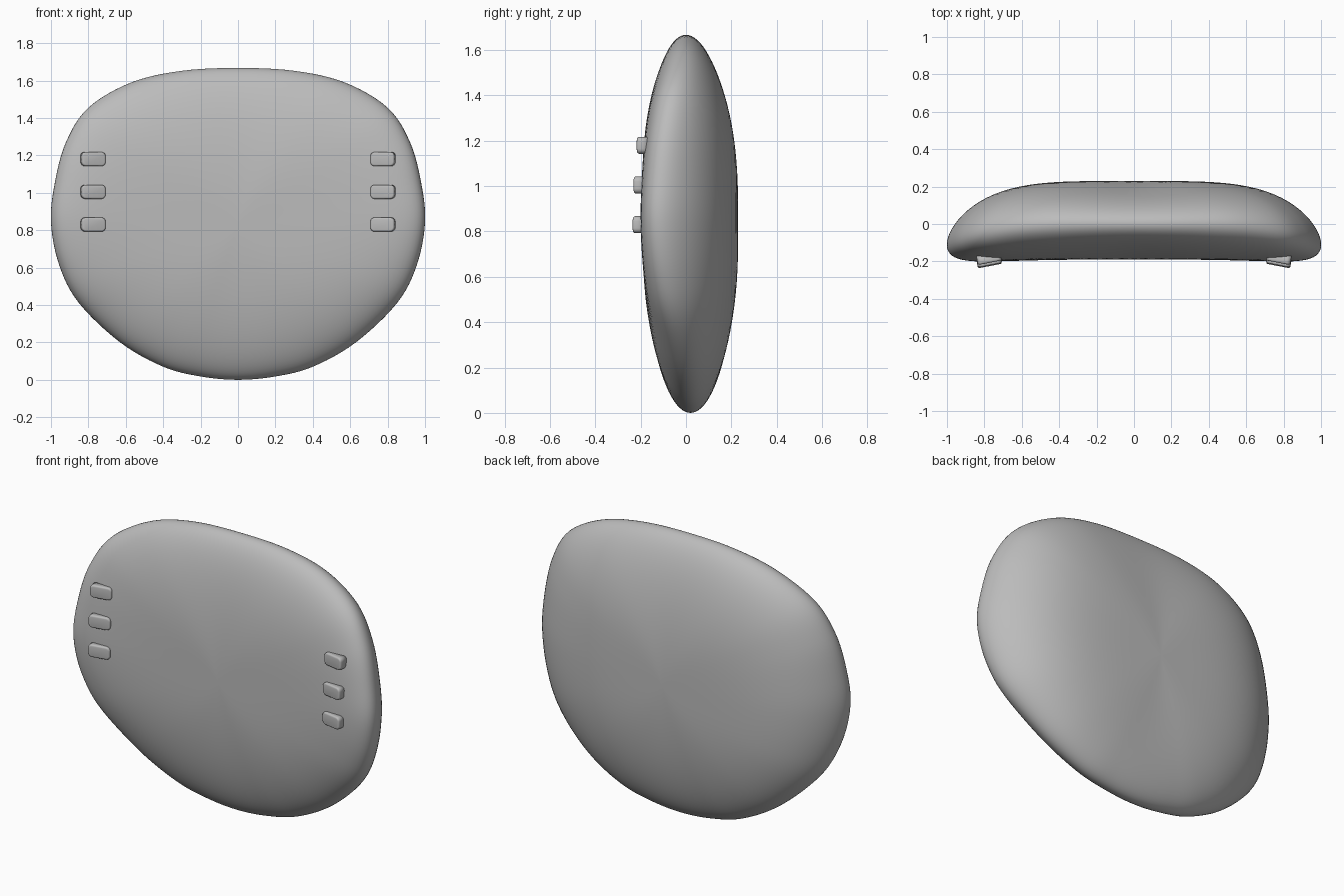
import bpy, bmesh, math
from mathutils import Vector, Matrix
from mathutils.bvhtree import BVHTree

if "Cube" in bpy.data.objects:
    bpy.data.objects.remove(bpy.data.objects["Cube"])

grey = bpy.data.materials.new("mid grey")
grey.diffuse_color = (0.5, 0.5, 0.5, 1)
grey.use_nodes = True
grey.node_tree.nodes["Principled BSDF"].inputs["Base Color"].default_value = grey.diffuse_color

CZ = 0.84
half = [(0, 1.667), (.3, 1.652), (.57, 1.59), (.8, 1.455), (.92, 1.27), (.98, 1.05),
        (1, .84), (.955, .61), (.85, .41), (.63, .2), (.4, .07), (.2, .018), (0, 0)]
pts = half + [(-x, z) for x, z in reversed(half[1:-1])]


def smooth_outline(p, sub):
    """Closed Catmull-Rom curve through the outline points."""
    out, n = [], len(p)
    for i in range(n):
        a, b, c, d = (Vector(p[(i + k) % n]) for k in (-1, 0, 1, 2))
        for j in range(sub):
            t = j / sub
            out.append(0.5 * (2 * b + (c - a) * t + (2 * a - 5 * b + 4 * c - d) * t * t
                              + (3 * b - a - 3 * c + d) * t ** 3))
    return out


def depth(x, z, s, p, side):
    """Bent middle sheet plus a rounded lens thickness."""
    mid = 0.02 - 0.13 * abs(x) ** 4
    if z > CZ:
        mid -= 0.02 * ((z - CZ) / 0.83) ** 2
    return mid + side * 0.21 * math.sqrt(max(0, 1 - s ** p))


def finish(bm, name):
    bmesh.ops.recalc_face_normals(bm, faces=bm.faces)
    me = bpy.data.meshes.new(name)
    bm.to_mesh(me)
    me.materials.append(grey)
    me.polygons.foreach_set("use_smooth", [True] * len(me.polygons))
    ob = bpy.data.objects.new(name, me)
    bpy.context.collection.objects.link(ob)
    return ob


# curved pad body: rings from the front pole over the rim to the back pole
outline = smooth_outline(pts, 6)
N, R = len(outline), 24
bm = bmesh.new()
rings = []
for k in range(1, 2 * R):
    side = -1 if k <= R else 1
    t = k / R if k <= R else (2 * R - k) / R
    s = 1 - (1 - t) ** 2
    ring = []
    for o in outline:
        dx, dz = o.x, (o.y - CZ)
        c2 = dx * dx / (dx * dx + dz * dz)
        x, z = dx * s, CZ + dz * s
        ring.append(bm.verts.new((x, depth(x, z, s, 2 + 2.5 * c2, side), z)))
    rings.append(ring)
for a, b in zip(rings, rings[1:]):
    for i in range(N):
        bm.faces.new((a[i], a[(i + 1) % N], b[(i + 1) % N], b[i]))
for ring, side in ((rings[0], -1), (rings[-1], 1)):
    pole = bm.verts.new((0, depth(0, CZ, 0, 2, side), CZ))
    for i in range(N):
        bm.faces.new((pole, ring[i], ring[(i + 1) % N]))
bm.normal_update()
tree = BVHTree.FromBMesh(bm)
finish(bm, "curved_pad")
bm.free()

# three small rounded buttons on each side, tilted with the surface
for sx, label in ((-1, "left"), (1, "right")):
    for i, z in enumerate((1.18, 1.005, 0.83)):
        x = sx * 0.775
        hit = tree.ray_cast(Vector((x, -2, z)), Vector((0, 1, 0)))[0]
        b = bmesh.new()
        bmesh.ops.create_cube(b, size=1)
        bmesh.ops.scale(b, vec=(0.13, 0.05, 0.075), verts=b.verts)
        # round the corners seen from the front, then soften the edges
        corners = [e for e in b.edges
                   if abs((e.verts[0].co - e.verts[1].co).normalized().y) > 0.9]
        bmesh.ops.bevel(b, geom=corners, offset=0.022, segments=5, profile=0.5,
                        affect='EDGES')
        rim = [e for e in b.edges if all(v.co.y < -0.024 for v in e.verts)
               and len(e.link_faces) == 2
               and e.calc_face_angle(0) > 1]
        bmesh.ops.bevel(b, geom=rim, offset=0.009, segments=3, profile=0.5,
                        affect='EDGES')
        tilt = Matrix.Rotation(math.radians(-11 * sx), 4, 'Z')
        bmesh.ops.transform(b, matrix=Matrix.Translation(hit) @ tilt, verts=b.verts)
        finish(b, f"{label}_button_{i + 1}")
        b.free()
